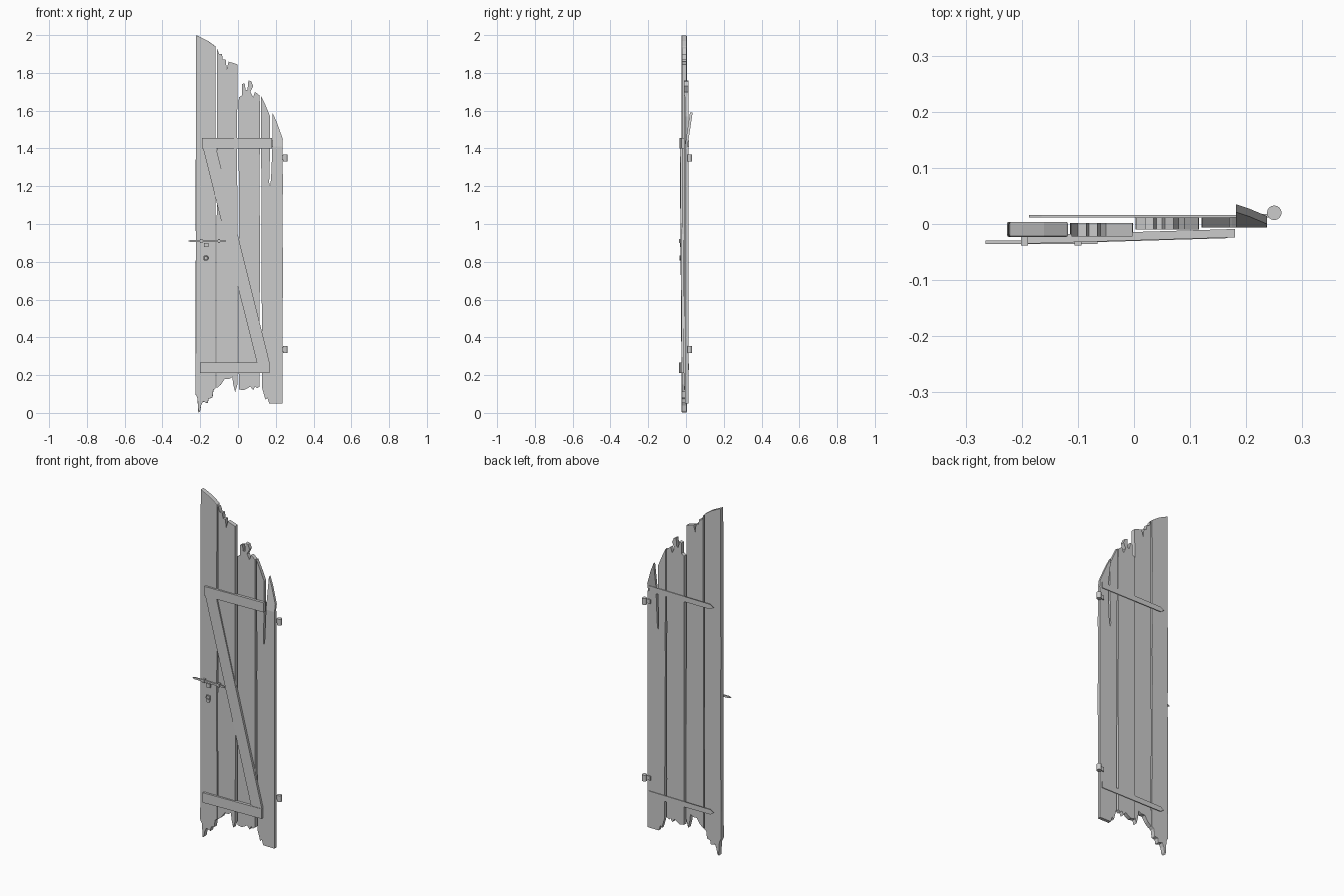
import bpy
import bmesh
import math
import random
from mathutils import Vector

random.seed(4)

default_cube = bpy.data.objects.get("Cube")
if default_cube:
    bpy.data.objects.remove(default_cube, do_unlink=True)

# One weathered grey for wood and iron alike
grey = bpy.data.materials.new("weathered_grey")
grey.use_nodes = True
grey.diffuse_color = (0.6, 0.6, 0.6, 1)
shader = next(n for n in grey.node_tree.nodes if n.type == "BSDF_PRINCIPLED")
shader.inputs["Base Color"].default_value = grey.diffuse_color
shader.inputs["Roughness"].default_value = 0.8


def finish(name, bm, bevel=0):
    """Turn a bmesh into a named, coloured object."""
    bmesh.ops.recalc_face_normals(bm, faces=bm.faces)
    mesh = bpy.data.meshes.new(name)
    bm.to_mesh(mesh)
    bm.free()
    mesh.materials.append(grey)
    obj = bpy.data.objects.new(name, mesh)
    bpy.context.scene.collection.objects.link(obj)
    if bevel:
        mod = obj.modifiers.new("worn_edges", "BEVEL")
        mod.width = bevel
        mod.segments = 2
        mod.limit_method = "ANGLE"
    return obj


def slab(name, outline, front, back, lean=None, bevel=0):
    """Extrude an (x, z) outline from front to back; lean shifts y by position."""
    bm = bmesh.new()
    shift = lean or (lambda x, z: 0)
    rings = [[bm.verts.new((x, y + shift(x, z), z)) for x, z in outline]
             for y in (front, back)]
    bm.faces.new(rings[0])
    bm.faces.new(rings[1][::-1])
    for i in range(len(outline)):
        j = (i + 1) % len(outline)
        bm.faces.new((rings[0][j], rings[0][i], rings[1][i], rings[1][j]))
    return finish(name, bm, bevel)


def rough(outline, steps=7, wobble=0.0015):
    """Add slightly uneven points along the long edges of a plank."""
    points = []
    for a, b in zip(outline, outline[1:] + outline[:1]):
        a, b = Vector(a), Vector(b)
        points.append(tuple(a))
        if (b - a).length > 0.6:
            for i in range(1, steps):
                p = a.lerp(b, i / steps)
                points.append((p.x + random.uniform(-wobble, wobble), p.y))
    return points


def rectangle(left, right, low, high):
    return [(left, high), (right, high), (right, low), (left, low)]


def rod(name, x, y, low, high, radius, sides=16):
    bm = bmesh.new()
    bmesh.ops.create_cone(bm, cap_ends=True, segments=sides, radius1=radius,
                          radius2=radius, depth=high - low)
    bmesh.ops.translate(bm, verts=bm.verts, vec=(x, y, (low + high) / 2))
    return finish(name, bm)


# Planks: splintered top from left to right, then broken foot from right to left
slab("outer_plank", rough([
    (-.222, 2), (-.2, 1.99), (-.16, 1.97), (-.118, 1.94),
    (-.118, .13), (-.13, .12), (-.135, .08), (-.155, .075), (-.16, .05),
    (-.185, .06), (-.195, .04), (-.2, .01), (-.21, 0), (-.215, .08),
    (-.226, .1)]), -.023, .004, bevel=.003)

slab("second_plank", rough([
    (-.111, 1.93), (-.1, 1.9), (-.085, 1.9), (-.08, 1.87), (-.065, 1.87),
    (-.06, 1.82), (-.05, 1.86), (-.003, 1.845),
    (-.003, .15), (-.015, .11), (-.025, .15), (-.03, .19), (-.045, .18),
    (-.07, .18), (-.09, .15), (-.114, .13)]), -.022, .002)

slab("third_plank", rough([
    (.004, 1.67), (.02, 1.68), (.02, 1.74), (.035, 1.745), (.04, 1.71),
    (.05, 1.71), (.055, 1.76), (.07, 1.755), (.08, 1.73), (.065, 1.7),
    (.08, 1.67), (.09, 1.7), (.115, 1.68),
    (.115, .14), (.1, .13), (.09, .14), (.08, .12), (.065, .14),
    (.05, .13), (.03, .12), (.004, .125)]), -.01, .012)

# Hinge plank, with a long crack separating its upper right side
slab("hinge_plank", rough([
    (.121, 1.68), (.145, 1.63), (.17, 1.57), (.17, 1.4), (.165, 1.22),
    (.17, 1.2), (.175, 1.24), (.182, 1.41), (.236, 1.41),
    (.236, .05), (.165, .05), (.155, .08), (.145, .07), (.128, .13)]),
    -.006, .012)

slab("bent_splinter", [(.182, 1.59), (.205, 1.54), (.237, 1.45),
                       (.236, 1.41), (.182, 1.41)],
     -.006, .008, lean=lambda x, z: (z - 1.41) * .15)


# Front bracing, lying slightly closer to the hinge side
def brace_lean(x, z):
    return (x + .19) * .03


slab("top_rail", rectangle(-.19, .18, 1.4, 1.455), -.035, -.02, brace_lean)
slab("bottom_rail", rectangle(-.2, .167, .21, .267), -.036, -.02, brace_lean)
slab("diagonal_brace", [(-.185, 1.4), (-.115, 1.4), (.167, .267), (.1, .267)],
     -.033, -.02, brace_lean)

# Back strap hinges with pointed tips, and their knuckles
for label, strap_z, pin_z in (("upper", 1.425, 1.35), ("lower", .245, .335)):
    slab(label + "_strap", [
        (-.187, strap_z), (-.165, strap_z + .014), (.225, strap_z + .017),
        (.225, strap_z - .017), (-.165, strap_z - .014)], .012, .016)
    rod(label + "_knuckle", .25, .02, pin_z - .018, pin_z + .018, .013)
    slab(label + "_knuckle_leaf",
         rectangle(.215, .25, pin_z - .01, pin_z + .014), .012, .018)

# Latch bar with pointed end, its keepers and the lock plate
latch_z = .91
slab("latch_bar", [(-.265, latch_z), (-.25, latch_z + .006),
                   (-.065, latch_z + .004), (-.065, latch_z - .006),
                   (-.25, latch_z - .005)], -.036, -.029)
for side, x in (("left", -.195), ("right", -.1)):
    slab(side + "_latch_keeper",
         rectangle(x - .006, x + .006, latch_z - .01, latch_z + .01),
         -.038, -.02)
slab("latch_lug", rectangle(-.18, -.157, .877, .9), -.032, -.02)
slab("lock_plate", [(-.183, .83), (-.158, .83), (-.158, .808),
                    (-.164, .79), (-.178, .79), (-.183, .808)], -.029, -.02)

# Small ring hanging below the latch
bm = bmesh.new()
count, tube = 16, 6
loops = []
for i in range(count):
    a = math.tau * i / count
    loop = []
    for j in range(tube):
        b = math.tau * j / tube
        r = .011 + .003 * math.cos(b)
        loop.append(bm.verts.new((-.17 + r * math.cos(a),
                                  -.031 + .003 * math.sin(b),
                                  .82 + r * math.sin(a))))
    loops.append(loop)
for i in range(count):
    for j in range(tube):
        k, m = (i + 1) % count, (j + 1) % tube
        bm.faces.new((loops[i][j], loops[k][j], loops[k][m], loops[i][m]))
finish("latch_ring", bm)
